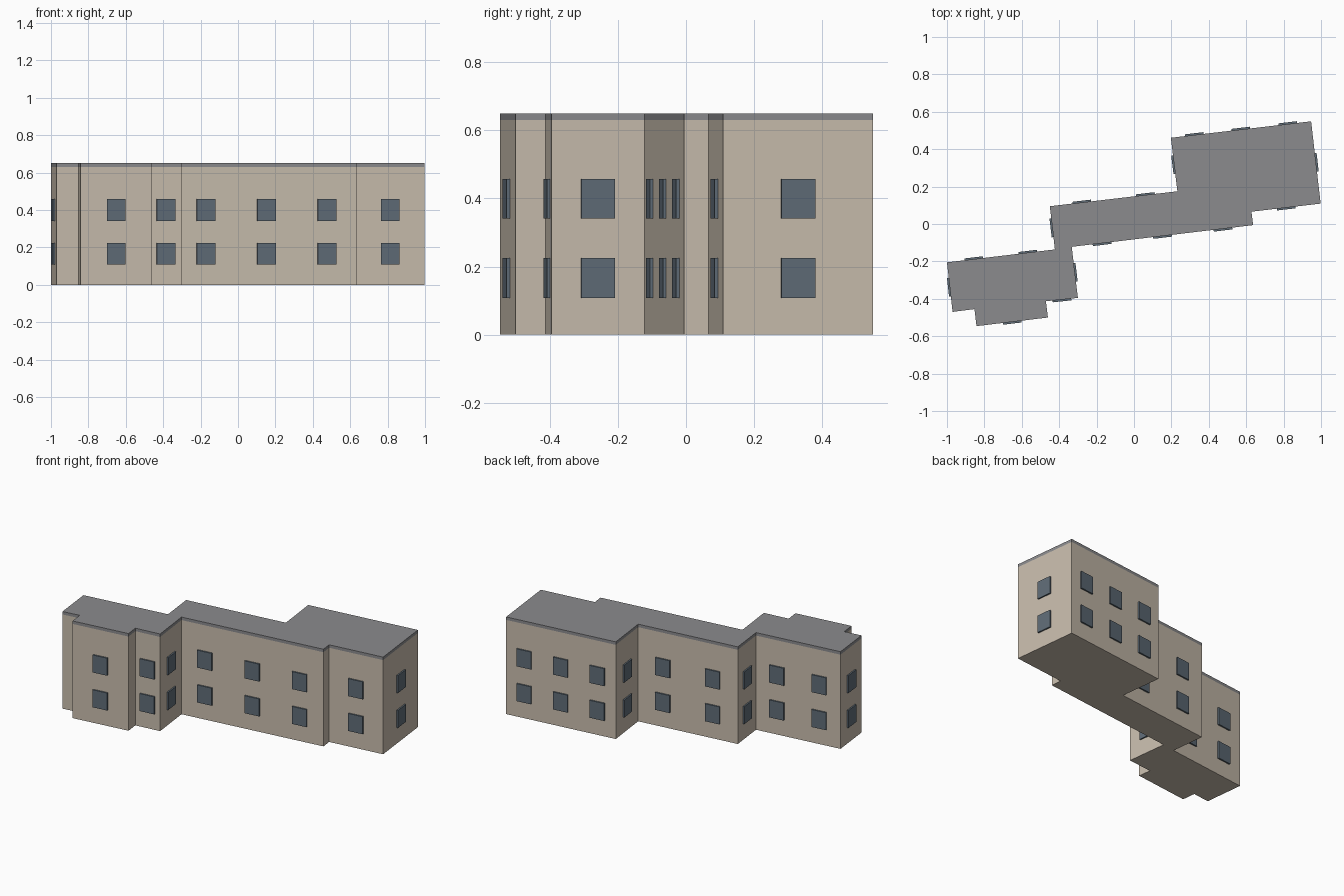
import bpy, bmesh
from mathutils import Vector

if "Cube" in bpy.data.objects:
    bpy.data.objects.remove(bpy.data.objects["Cube"])

WALL_TOP, ROOF_TOP = 0.63, 0.65
WIN_W, WIN_H, WIN_D = 0.10, 0.117, 0.0095
FLOORS = (0.166, 0.399)

# Footprint corners, anticlockwise: x, y, windows per floor on the wall that starts here
PLAN = [
    (-0.97, -0.47, 0), (-0.853, -0.455, 0), (-0.842, -0.546, 1), (-0.46, -0.50, 0),
    (-0.471, -0.413, 1), (-0.30, -0.395, 1), (-0.333, -0.122, 3), (0.637, -0.006, 0),
    (0.628, 0.066, 1), (0.998, 0.109, 1), (0.947, 0.549, 3), (0.197, 0.461, 1),
    (0.232, 0.175, 2), (-0.45, 0.095, 1), (-0.423, -0.136, 2), (-1.0, -0.205, 1),
]


def material(name, colour):
    mat = bpy.data.materials.new(name)
    mat.diffuse_color = (*colour, 1)
    mat.use_nodes = True
    mat.node_tree.nodes["Principled BSDF"].inputs["Base Color"].default_value = mat.diffuse_color
    return mat


def make_object(name, bm, mat):
    bmesh.ops.recalc_face_normals(bm, faces=bm.faces)
    mesh = bpy.data.meshes.new(name)
    bm.to_mesh(mesh)
    bm.free()
    mesh.materials.append(mat)
    obj = bpy.data.objects.new(name, mesh)
    bpy.context.collection.objects.link(obj)
    return obj


def extruded(name, points, direction, mat):
    bm = bmesh.new()
    face = bm.faces.new([bm.verts.new(p) for p in points])
    geom = bmesh.ops.extrude_face_region(bm, geom=[face], use_keep_orig=True)["geom"]
    moved = [v for v in geom if isinstance(v, bmesh.types.BMVert)]
    bmesh.ops.translate(bm, verts=moved, vec=direction)
    return make_object(name, bm, mat)


wall_mat = material("beige render", (0.58, 0.51, 0.42))
roof_mat = material("grey roofing", (0.26, 0.26, 0.27))
glass_mat = material("blue grey glass", (0.115, 0.15, 0.185))

# Walls and flush flat roof share the footprint
extruded("walls", [(x, y, 0) for x, y, n in PLAN], Vector((0, 0, WALL_TOP)), wall_mat)
extruded("roof", [(x, y, WALL_TOP) for x, y, n in PLAN],
         Vector((0, 0, ROOF_TOP - WALL_TOP)), roof_mat)

# Window plates evenly spaced along each wall on both floors
for i, (x, y, count) in enumerate(PLAN):
    start = Vector((x, y, 0))
    end = Vector((*PLAN[(i + 1) % len(PLAN)][:2], 0))
    along = (end - start).normalized()
    outward = Vector((along.y, -along.x, 0))
    for k in range(count):
        middle = start.lerp(end, (k + 0.5) / count)
        for z in FLOORS:
            corners = [middle + along * (sx * WIN_W / 2) + Vector((0, 0, z + sz * WIN_H / 2))
                       for sx, sz in ((-1, -1), (1, -1), (1, 1), (-1, 1))]
            extruded("window", corners, outward * WIN_D, glass_mat)
